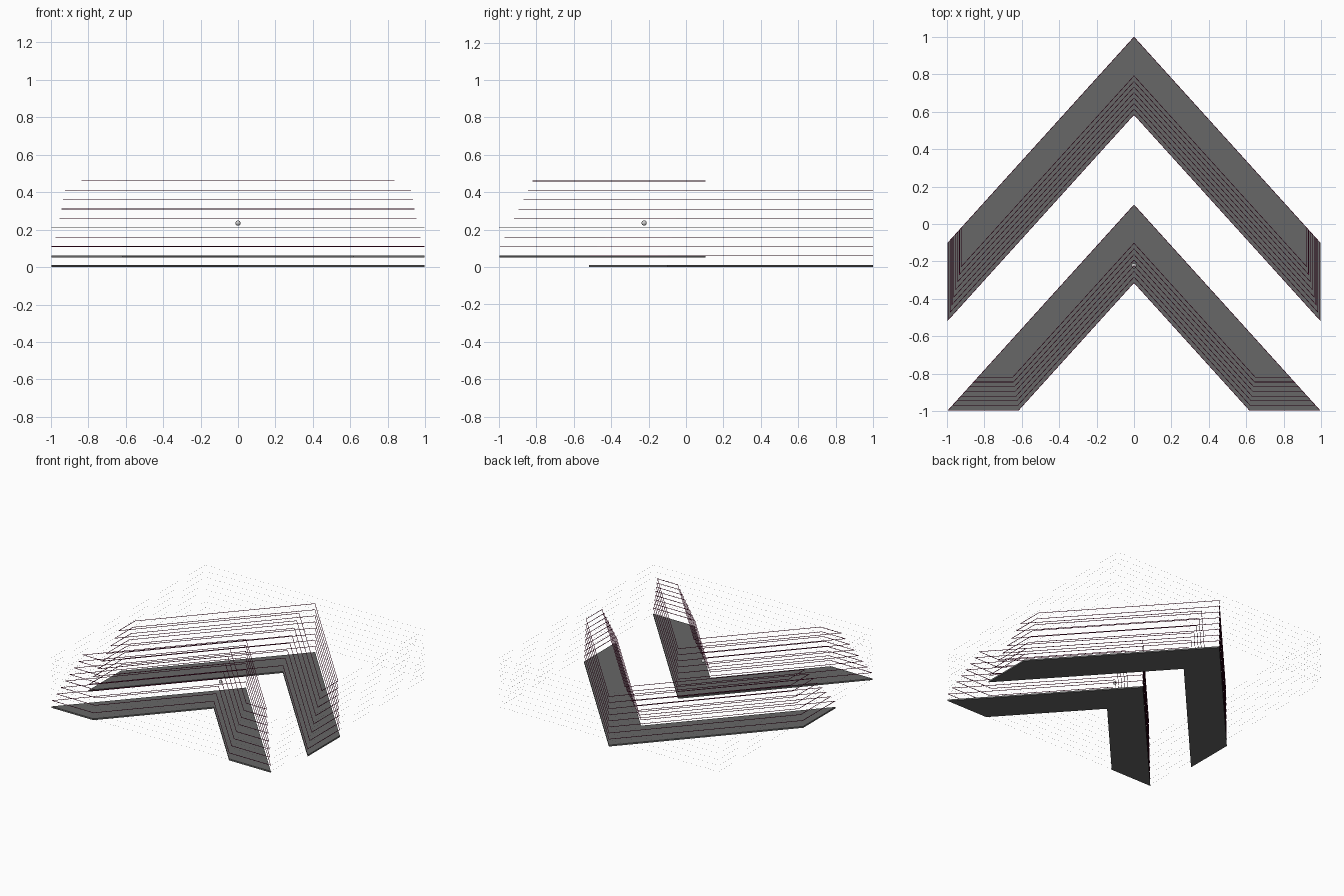
import bpy, bmesh
from mathutils import Vector

if "Cube" in bpy.data.objects:
    bpy.data.objects.remove(bpy.data.objects["Cube"])

SLOPE = 1.105


def material(name, rgb):
    m = bpy.data.materials.new(name)
    m.diffuse_color = (*rgb, 1)
    m.use_nodes = True
    m.node_tree.nodes["Principled BSDF"].inputs["Base Color"].default_value = m.diffuse_color
    return m


plate_grey = material("dark_grey", (0.135, 0.135, 0.135))
line_red = material("dark_red", (0.17, 0.006, 0.05))


def add_object(name, bm, mat=None):
    bmesh.ops.recalc_face_normals(bm, faces=bm.faces)
    me = bpy.data.meshes.new(name)
    bm.to_mesh(me)
    bm.free()
    ob = bpy.data.objects.new(name, me)
    bpy.context.collection.objects.link(ob)
    if mat:
        me.materials.append(mat)
    return ob


def inset(points, w):
    # mitred inward offset of a counter-clockwise polygon
    result = []
    n = len(points)
    for i in range(n):
        p = Vector(points[i])
        d0 = (p - Vector(points[i - 1])).normalized()
        d1 = (Vector(points[(i + 1) % n]) - p).normalized()
        n0, n1 = Vector((-d0.y, d0.x)), Vector((-d1.y, d1.x))
        result.append(p + (n0 + n1) * (w / (1 + n0.dot(n1))))
    return result


def plate(name, points, z, h, mat):
    bm = bmesh.new()
    face = bm.faces.new([bm.verts.new((x, y, z)) for x, y in points])
    ext = bmesh.ops.extrude_face_region(bm, geom=[face])
    verts = [v for v in ext["geom"] if isinstance(v, bmesh.types.BMVert)]
    bmesh.ops.translate(bm, verts=verts, vec=(0, 0, h))
    add_object(name, bm, mat)


def outline(name, points, z, w, h, mat):
    # closed thin wire, square in section
    bm = bmesh.new()
    inner = inset(points, w)
    loops = [[bm.verts.new((p[0], p[1], zz)) for p in ring]
             for ring, zz in ((points, z - h / 2), (points, z + h / 2),
                              (inner, z + h / 2), (inner, z - h / 2))]
    n = len(points)
    for a in range(4):
        la, lb = loops[a], loops[(a + 1) % 4]
        for i in range(n):
            j = (i + 1) % n
            bm.faces.new((la[i], la[j], lb[j], lb[i]))
    add_object(name, bm, mat)


def rear_chevron(inner_apex, x):
    # side-cut arms
    yo, yi = 1 - SLOPE * x, inner_apex - SLOPE * x
    return [(0, 1), (-x, yo), (-x, yi), (0, inner_apex), (x, yi), (x, yo)]


def front_chevron(inner_apex, y):
    # arms cut flat at the front
    xo, xi = (0.104 - y) / SLOPE, (inner_apex - y) / SLOPE
    return [(0, 0.104), (-xo, y), (-xi, y), (0, inner_apex), (xi, y), (xo, y)]


# solid plates
plate("rear_chevron_plate", rear_chevron(0.582, 0.995), 0, 0.012, plate_grey)
plate("front_chevron_plate", front_chevron(-0.315, -0.996), 0.05, 0.012, plate_grey)

# stacked outlines, narrowing upwards
for k in range(8):
    rear = rear_chevron(0.582 + 0.0295 * k, 0.993 - 0.01 * k)
    front = front_chevron(-0.315 + 0.03 * k, -0.995 + 0.025 * k)
    outline(f"rear_outline_{k + 1}", rear, 0.06 + 0.05 * k, 0.003, 0.003, line_red)
    outline(f"front_outline_{k + 1}", front, 0.11 + 0.05 * k, 0.003, 0.003, line_red)

# hair-thin square border of each layer
square = [(0.996, 1), (-0.996, 1), (-0.996, -1), (0.996, -1)]
for k in range(9):
    outline(f"layer_border_{k + 1}", square, 0.06 + 0.05 * k, 0.0003, 0.0003, None)

# small centre ball
bm = bmesh.new()
bmesh.ops.create_uvsphere(bm, u_segments=16, v_segments=8, radius=0.014)
bmesh.ops.translate(bm, verts=bm.verts, vec=(0, -0.224, 0.235))
for f in bm.faces:
    f.smooth = True
add_object("centre_ball", bm)
